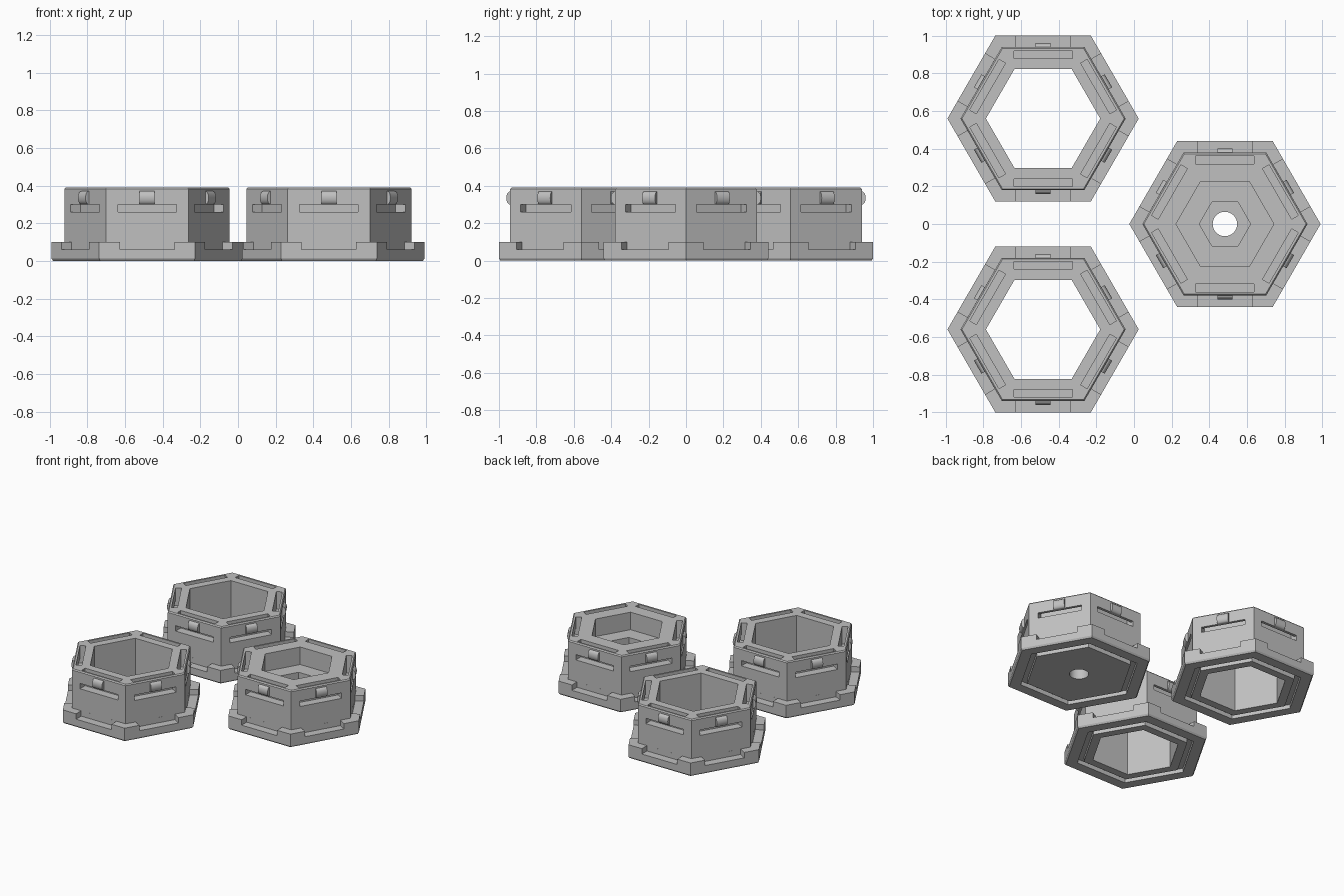
import bpy, bmesh, math
from mathutils import Matrix

if "Cube" in bpy.data.objects:
    bpy.data.objects.remove(bpy.data.objects["Cube"])

C30 = math.cos(math.radians(30))
SIDES = [math.radians(30 + 60 * k) for k in range(6)]

grey = bpy.data.materials.new("plain grey")
grey.diffuse_color = (0.53, 0.53, 0.53, 1)
grey.use_nodes = True
grey.node_tree.nodes["Principled BSDF"].inputs["Base Color"].default_value = grey.diffuse_color


def to_object(name, bm):
    bmesh.ops.recalc_face_normals(bm, faces=bm.faces)
    mesh = bpy.data.meshes.new(name)
    bm.to_mesh(mesh)
    bm.free()
    mesh.materials.append(grey)
    obj = bpy.data.objects.new(name, mesh)
    bpy.context.collection.objects.link(obj)
    return obj


def hex_lathe(name, profile):
    """Closed (apothem, z) profile swept around six sides."""
    bm = bmesh.new()
    rings = []
    for k in range(6):
        a = math.radians(60 * k)
        rings.append([bm.verts.new((r / C30 * math.cos(a), r / C30 * math.sin(a), z))
                      for r, z in profile])
    n = len(profile)
    for k in range(6):
        p, q = rings[k], rings[(k + 1) % 6]
        for i in range(n):
            j = (i + 1) % n
            bm.faces.new((p[i], q[i], q[j], p[j]))
    return to_object(name, bm)


def side_prisms(bm, profile, half):
    """Extrude an (apothem, z) profile along each of the six sides."""
    for ang in SIDES:
        rot = Matrix.Rotation(ang, 3, 'Z')
        ends = []
        for t in (-half, half):
            vs = [bm.verts.new((r, t, z)) for r, z in profile]
            for v in vs:
                v.co = rot @ v.co
            ends.append(vs)
        a, b = ends
        bm.faces.new(a)
        bm.faces.new(b[::-1])
        for i in range(len(profile)):
            j = (i + 1) % len(profile)
            bm.faces.new((a[i], b[i], b[j], a[j]))


def cut(obj, hole=False):
    bm = bmesh.new()
    # bent strap slots: in through the side, out through the top
    side_prisms(bm, [(.32, .5), (.32, .26), (.5, .26), (.5, .30), (.36, .30), (.36, .5)], .155)
    # notches in the middle of each flange side
    side_prisms(bm, [(.3802, .06), (.6, .06), (.6, .2), (.3802, .2)], .145)
    if hole:
        bmesh.ops.create_cone(bm, cap_ends=True, segments=32, radius1=.065, radius2=.065, depth=2)
    cutter = to_object("cutter", bm)
    cutter.hide_render = True
    mod = obj.modifiers.new("cut", 'BOOLEAN')
    mod.operation, mod.solver, mod.object = 'DIFFERENCE', 'EXACT', cutter
    mesh = bpy.data.meshes.new_from_object(obj.evaluated_get(bpy.context.evaluated_depsgraph_get()))
    obj.modifiers.clear()
    obj.data = mesh
    bpy.data.objects.remove(cutter)


def smooth(obj):
    bpy.ops.object.select_all(action='DESELECT')
    obj.select_set(True)
    bpy.context.view_layer.objects.active = obj
    bpy.ops.object.shade_smooth_by_angle(angle=math.radians(30))


# underside groove, flange and wall shared by all housings
outer = [(.32, 0), (.32, .03), (.36, .03), (.36, 0), (.432, 0), (.44, .012), (.44, .10),
         (.38, .10), (.38, .382), (.373, .39)]
open_core = [(.263, .39), (.263, 0)]
stepped_core = [(.225, .39), (.225, .26), (.118, .26), (.118, .14), (.02, .14), (.02, 0)]

# rounded catches above each side slot
clip_profile = [(.365, .37), (.365, .30)] + [
    (.38 + .021 * math.cos(t), .335 + .035 * math.sin(t))
    for t in (math.radians(-90 + 15 * i) for i in range(13))]

units = [("rear_open", -.483, .56, open_core, False),
         ("front_open", -.483, -.56, open_core, False),
         ("right_stepped", .483, 0, stepped_core, True)]

for name, x, y, core, hole in units:
    housing = hex_lathe(name + "_housing", outer + core)
    cut(housing, hole)
    bm = bmesh.new()
    side_prisms(bm, clip_profile, .04)
    clips = to_object(name + "_catches", bm)
    for obj in (housing, clips):
        obj.location = (x, y, 0)
        smooth(obj)
